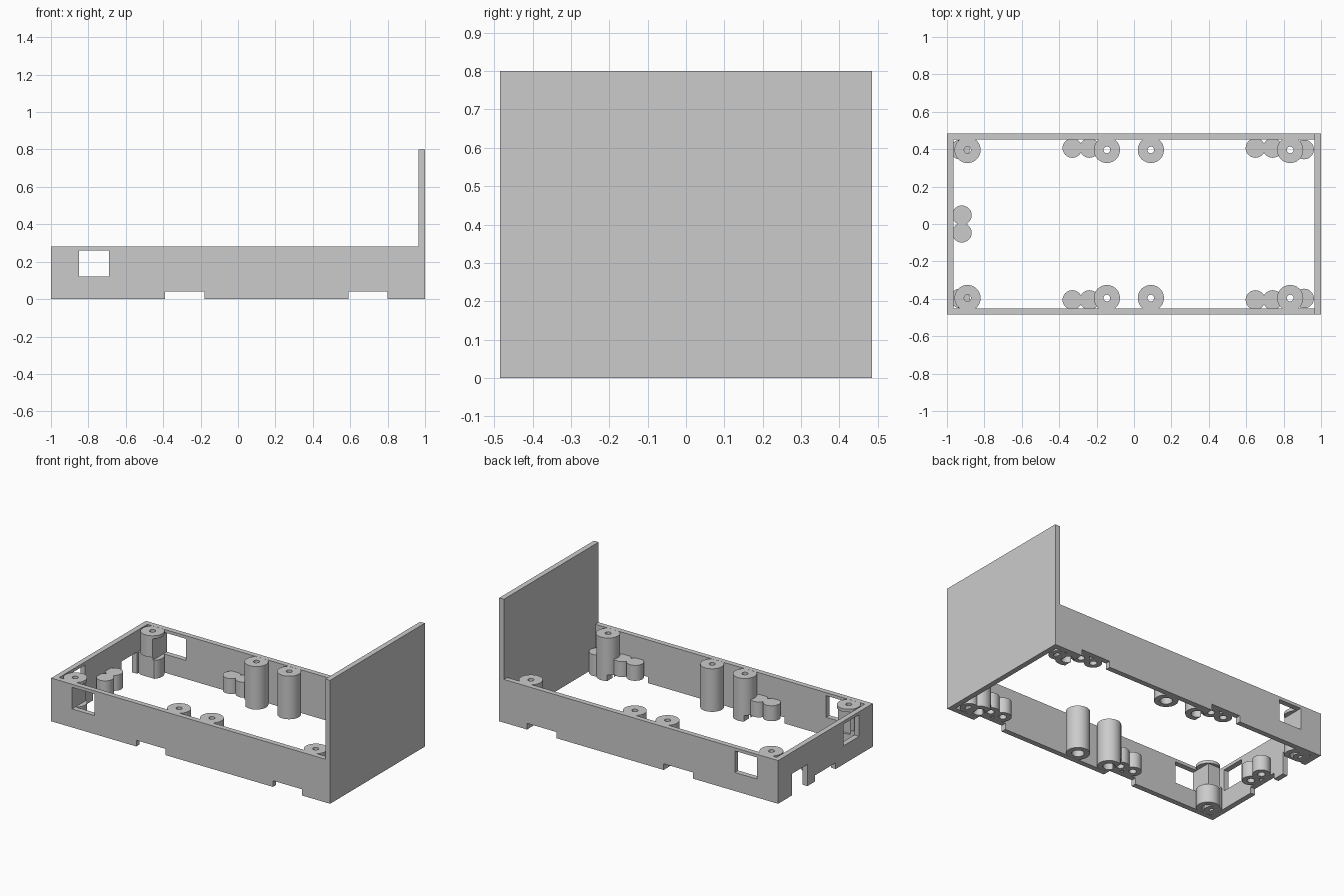
import bpy, bmesh, math
from mathutils import Vector

cube = bpy.data.objects.get("Cube")
if cube:
    bpy.data.objects.remove(cube, do_unlink=True)

grey = bpy.data.materials.new("plain grey")
grey.use_nodes = True
grey.diffuse_color = (0.6, 0.6, 0.6, 1)
grey.node_tree.nodes["Principled BSDF"].inputs["Base Color"].default_value = (0.6, 0.6, 0.6, 1)

HALF_Y, WALL, TOP, PANEL_TOP = 0.485, 0.034, 0.28, 0.8
NOTCH = 0.04


def add_object(name, bm):
    bmesh.ops.recalc_face_normals(bm, faces=bm.faces)
    mesh = bpy.data.meshes.new(name)
    bm.to_mesh(mesh)
    bm.free()
    obj = bpy.data.objects.new(name, mesh)
    mesh.materials.append(grey)
    bpy.context.collection.objects.link(obj)
    return obj


def box(name, x, y, z):
    bm = bmesh.new()
    bmesh.ops.create_cube(bm, size=1)
    for v in bm.verts:
        v.co = [r[0] if c < 0 else r[1] for c, r in zip(v.co, (x, y, z))]
    return add_object(name, bm)


def lathe(name, x, y, profile):
    """Spin a closed (radius, height) outline about a vertical axis."""
    bm = bmesh.new()
    verts = [bm.verts.new((r, 0, z)) for r, z in profile]
    edges = [bm.edges.new((a, b)) for a, b in zip(verts, verts[1:] + verts[:1])
             if a.co.x + b.co.x > 0]
    bmesh.ops.spin(bm, geom=verts + edges, cent=(0, 0, 0), axis=(0, 0, 1),
                   angle=math.tau, steps=48)
    bmesh.ops.remove_doubles(bm, verts=bm.verts, dist=0.0001)
    bmesh.ops.translate(bm, verts=bm.verts, vec=Vector((x, y, 0)))
    return add_object(name, bm)


def activate(obj):
    bpy.ops.object.select_all(action='DESELECT')
    obj.select_set(True)
    bpy.context.view_layer.objects.active = obj


def cut(obj, cutters):
    activate(obj)
    for c in cutters:
        mod = obj.modifiers.new("cut", 'BOOLEAN')
        mod.operation = 'DIFFERENCE'
        mod.solver = 'EXACT'
        mod.object = c
        bpy.ops.object.modifier_apply(modifier=mod.name)


# Rectangular frame and the tall end panel
frame = box("frame", (-1, 1), (-HALF_Y, HALF_Y), (0, TOP))
opening = box("opening_cutter", (-1 + WALL, 1 - WALL),
              (-HALF_Y + WALL, HALF_Y - WALL), (-0.1, 0.5))
box("end_panel", (1 - WALL, 1), (-HALF_Y, HALF_Y), (0, PANEL_TOP))

# Windows and bottom notches, shared by the walls and the posts behind them
cutters = []
for s in (-1, 1):
    depth = sorted((s * 0.3, s * 0.6))
    cutters += [
        box("window_cutter", (-0.85, -0.69), depth, (0.12, 0.26)),
        box("notch_cutter", (-0.39, -0.18), depth, (-0.1, NOTCH)),
        box("notch_cutter", (0.59, 0.8), depth, (-0.1, NOTCH)),
    ]
end_depth = (-1.1, -0.8)
cutters += [
    box("end_window_cutter", end_depth, (-0.345, -0.185), (0.12, 0.26)),
    box("end_door_cutter", end_depth, (0.185, 0.345), (-0.1, 0.14)),
    box("end_notch_cutter", end_depth, (-0.105, 0.105), (-0.1, NOTCH)),
]
cut(frame, [opening] + cutters)
rounded = []


# Screw posts with a through hole and a wider bore from below
def post(name, x, y):
    top, bore = TOP - 0.0005, 0.2
    obj = lathe(name, x, y, [(0.018, top), (0.07, top), (0.07, 0.0005),
                             (0.036, 0.0005), (0.036, bore), (0.018, bore)])
    cut(obj, cutters)
    rounded.append(obj)


# Short pegs with a blind hole from below
def peg(name, x, y, base=NOTCH):
    rounded.append(lathe(name, x, y, [(0, 0.14), (0.052, 0.14), (0.052, base),
                                      (0.022, base), (0.022, 0.11), (0, 0.11)]))


for s, side in ((-1, "front"), (1, "back")):
    for x in (-0.89, -0.145, 0.09, 0.835):
        post(side + "_screw_post", x, s * 0.396)
    for x in (-0.33, -0.238, 0.649, 0.741):
        peg(side + "_peg", x, s * 0.406)
    for x in (-0.93, 0.91):
        peg(side + "_corner_peg", x, s * 0.398, 0.0005)
    peg("end_peg", -0.92, s * 0.047)

for obj in rounded:
    activate(obj)
    bpy.ops.object.shade_smooth_by_angle(angle=math.radians(30))

for c in [opening] + cutters:
    bpy.data.objects.remove(c, do_unlink=True)
